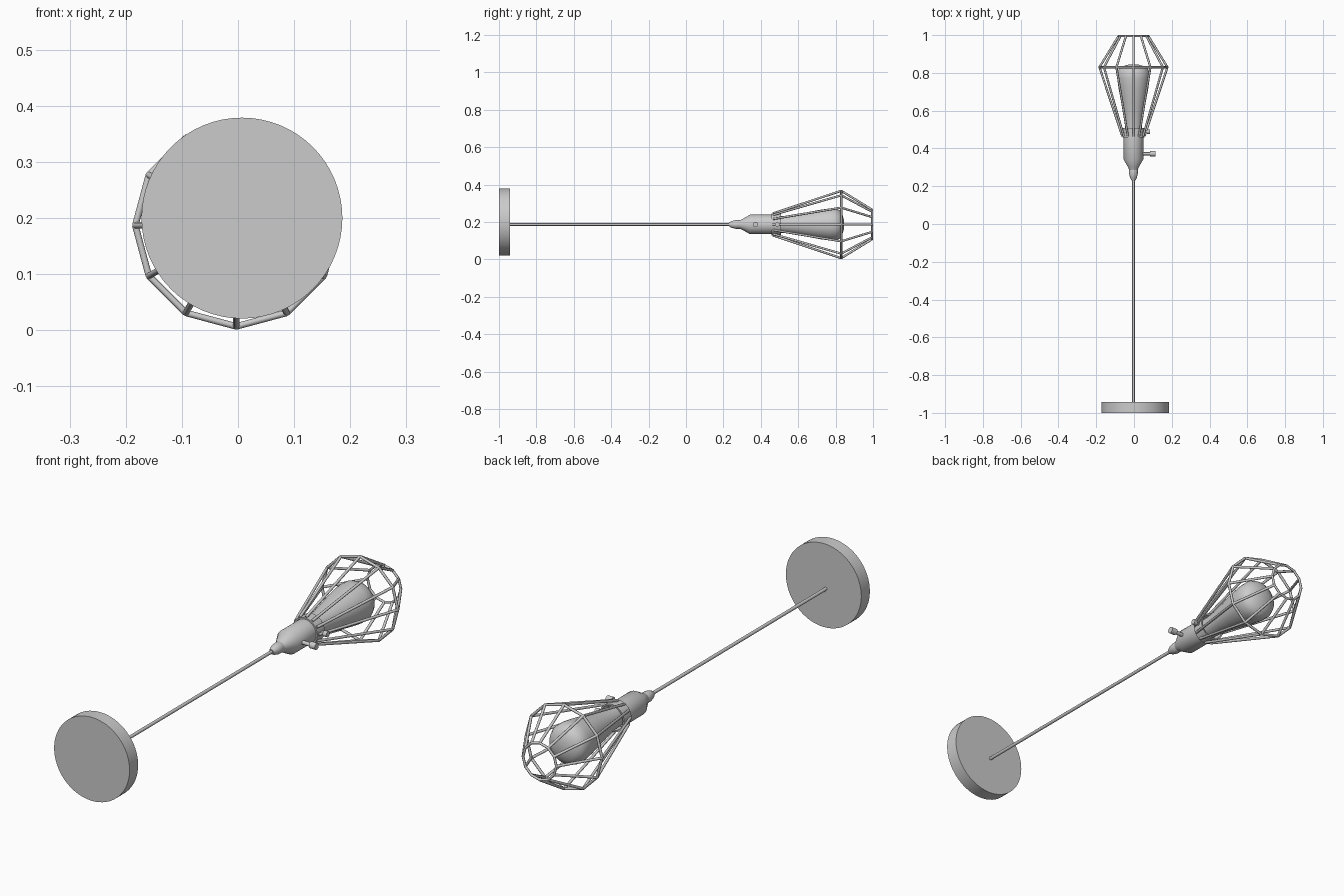
import bpy, bmesh, math
from mathutils import Vector, Matrix

cube = bpy.data.objects.get("Cube")
if cube:
    bpy.data.objects.remove(cube, do_unlink=True)

AXIS_X, AXIS_Z = -0.003, 0.187   # lamp axis runs along y

grey = bpy.data.materials.new("plain grey")
grey.use_nodes = True
grey.diffuse_color = (0.6, 0.6, 0.6, 1)
grey.node_tree.nodes["Principled BSDF"].inputs["Base Color"].default_value = (0.6, 0.6, 0.6, 1)


def finish(name, bm, angle=35):
    bmesh.ops.recalc_face_normals(bm, faces=bm.faces)
    mesh = bpy.data.meshes.new(name)
    bm.to_mesh(mesh)
    bm.free()
    mesh.materials.append(grey)
    obj = bpy.data.objects.new(name, mesh)
    bpy.context.collection.objects.link(obj)
    bpy.ops.object.select_all(action='DESELECT')
    obj.select_set(True)
    bpy.context.view_layer.objects.active = obj
    bpy.ops.object.shade_smooth_by_angle(angle=math.radians(angle))
    return obj


def lathe(name, profile, cx=AXIS_X, cz=AXIS_Z, steps=32, closed=False):
    """Spin (y, radius) points about the lamp axis."""
    bm = bmesh.new()
    verts = [bm.verts.new((cx + r, y, cz)) for y, r in profile]
    pairs = list(zip(verts, verts[1:]))
    if closed:
        pairs.append((verts[-1], verts[0]))
    edges = [bm.edges.new(p) for p in pairs]
    bmesh.ops.spin(bm, geom=verts + edges, cent=(cx, 0, cz), axis=(0, 1, 0),
                   angle=math.tau, steps=steps)
    bmesh.ops.remove_doubles(bm, verts=bm.verts, dist=0.0002)
    return finish(name, bm)


def rod(bm, a, b, radius, sides=8):
    a, b = Vector(a), Vector(b)
    d = b - a
    m = Matrix.Translation((a + b) / 2) @ d.to_track_quat('Z', 'Y').to_matrix().to_4x4()
    bmesh.ops.create_cone(bm, cap_ends=True, segments=sides, radius1=radius,
                          radius2=radius, depth=d.length, matrix=m)


def ring_points(y, radius, count=12):
    return [Vector((AXIS_X + radius * math.cos(math.tau * i / count), y,
                    AXIS_Z + radius * math.sin(math.tau * i / count)))
            for i in range(count)]


# Ceiling plate and hanging cord
lathe("ceiling_plate", [(-1, 0), (-1, 0.179), (-0.942, 0.179), (-0.942, 0)],
      cx=0.007, cz=0.2, steps=64)
lathe("cord", [(-0.945, 0), (-0.945, 0.007), (0.245, 0.007), (0.245, 0)], steps=12)

# Cord grip and socket body
lathe("cord_grip", [(0.23, 0), (0.23, 0.01), (0.245, 0.018), (0.265, 0.023),
                    (0.285, 0.023), (0.3, 0.02), (0.3, 0)])
lathe("socket", [(0.285, 0), (0.285, 0.022), (0.3, 0.028), (0.342, 0.052),
                 (0.462, 0.052), (0.462, 0)])

# Bulb
lathe("bulb", [(0.455, 0), (0.455, 0.042), (0.52, 0.045), (0.58, 0.052),
               (0.65, 0.066), (0.72, 0.079), (0.77, 0.086), (0.8, 0.086),
               (0.82, 0.077), (0.835, 0.057), (0.843, 0.03), (0.846, 0)])

# Switch and clamp screw
for name, y, start, knob, end, r in (("switch", 0.372, 0.045, 0.085, 0.113, 0.014),
                                     ("clamp_screw", 0.488, 0.055, 0.068, 0.085, 0.012)):
    bm = bmesh.new()
    rod(bm, (start, y, AXIS_Z), (knob, y, AXIS_Z), r * 0.6, 12)
    rod(bm, (knob, y, AXIS_Z), (end, y, AXIS_Z), r, 16)
    finish(name, bm)

# Cage collar
lathe("cage_collar", [(0.458, 0.053), (0.458, 0.059), (0.508, 0.059), (0.508, 0.053)],
      closed=True)

# Wire cage: twelve bent wires joined by a wide ring and an end ring
WIRE = 0.0058
base, wide, end = ring_points(0.465, 0.059), ring_points(0.83, 0.18), ring_points(0.995, 0.079)
bm = bmesh.new()
for i in range(12):
    j = (i + 1) % 12
    rod(bm, base[i], wide[i], WIRE)
    rod(bm, wide[i], end[i], WIRE)
    rod(bm, wide[i], wide[j], WIRE)
    rod(bm, end[i], end[j], WIRE * 0.9)
    for p in (wide[i], end[i]):
        bmesh.ops.create_icosphere(bm, subdivisions=1, radius=WIRE * 0.9,
                                   matrix=Matrix.Translation(p))
finish("wire_cage", bm, 50)
